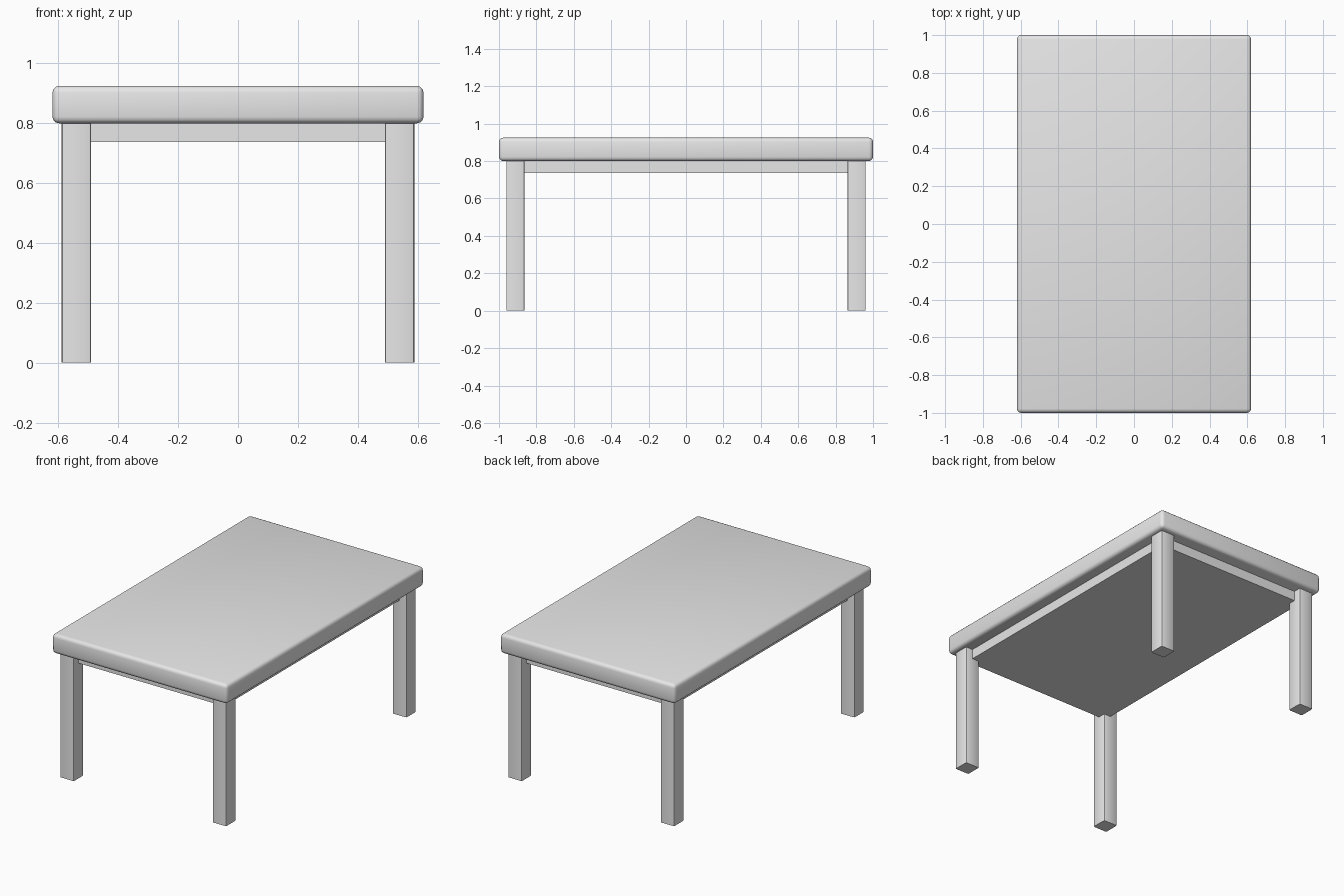
import bpy, bmesh
from math import radians

if "Cube" in bpy.data.objects:
    bpy.data.objects.remove(bpy.data.objects["Cube"])

grey = bpy.data.materials.new("light grey")
grey.diffuse_color = (0.8, 0.8, 0.8, 1)
grey.use_nodes = True
grey.node_tree.nodes["Principled BSDF"].inputs["Base Color"].default_value = grey.diffuse_color


def box(name, lo, hi, radius=0.0, vertical_only=False, segments=3):
    """Box between two corners, with optionally rounded edges."""
    bm = bmesh.new()
    bmesh.ops.create_cube(bm, size=1)
    for v in bm.verts:
        v.co = [(a + b) / 2 + c * (b - a) for a, b, c in zip(lo, hi, v.co)]
    if radius:
        edges = [e for e in bm.edges if not vertical_only
                 or abs(e.verts[0].co.z - e.verts[1].co.z) > 0.01]
        bmesh.ops.bevel(bm, geom=edges, offset=radius, segments=segments,
                        profile=0.5, affect='EDGES', clamp_overlap=True)
    bmesh.ops.recalc_face_normals(bm, faces=bm.faces)
    mesh = bpy.data.meshes.new(name)
    bm.to_mesh(mesh)
    bm.free()
    mesh.materials.append(grey)
    ob = bpy.data.objects.new(name, mesh)
    bpy.context.collection.objects.link(ob)
    bpy.ops.object.select_all(action='DESELECT')
    ob.select_set(True)
    bpy.context.view_layer.objects.active = ob
    if radius:
        bpy.ops.object.shade_smooth_by_angle(angle=radians(40))
    return ob


# Rounded tabletop slab
box("tabletop", (-0.62, -1, 0.80), (0.62, 1, 0.925), 0.022)

# Solid under-frame, recessed to the middle of the legs
box("under_frame", (-0.54, -0.912, 0.737), (0.54, 0.912, 0.805))

# Four square legs with softened vertical edges
for y, end in ((-0.912, "front"), (0.912, "back")):
    for x, side in ((-0.54, "left"), (0.54, "right")):
        box(f"{end}_{side}_leg", (x - 0.049, y - 0.049, 0),
            (x + 0.049, y + 0.049, 0.805), 0.007, vertical_only=True, segments=2)
